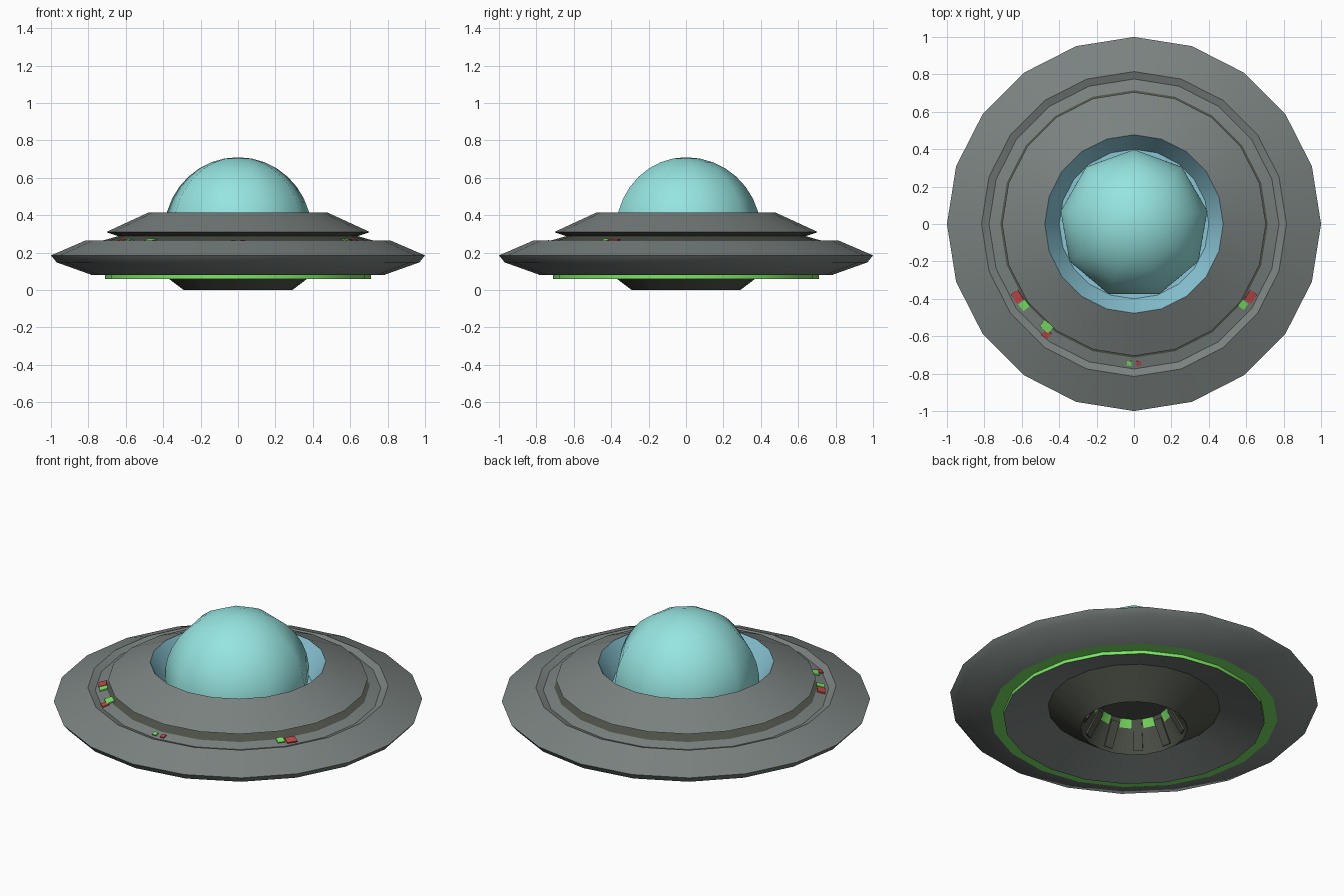
import bpy, bmesh, math
from mathutils import Matrix

if "Cube" in bpy.data.objects:
    bpy.data.objects.remove(bpy.data.objects["Cube"])

SIDES = 20


def material(name, r, g, b):
    lin = [((c / 255 + 0.055) / 1.055) ** 2.4 for c in (r, g, b)]
    m = bpy.data.materials.new(name)
    m.diffuse_color = (*lin, 1)
    m.use_nodes = True
    m.node_tree.nodes["Principled BSDF"].inputs["Base Color"].default_value = m.diffuse_color
    return m


GREY = material("hull_grey", 122, 130, 128)
DARK = material("dark_metal", 80, 84, 74)
GREEN = material("glow_green", 122, 228, 98)
RED = material("light_red", 190, 72, 70)
GLASS = material("dome_glass", 150, 228, 224)
BLUE = material("cockpit_blue", 138, 198, 214)


def finish(name, bm, mats, angle=None):
    me = bpy.data.meshes.new(name)
    bm.to_mesh(me)
    bm.free()
    for m in mats:
        me.materials.append(m)
    ob = bpy.data.objects.new(name, me)
    bpy.context.collection.objects.link(ob)
    if angle:
        bpy.ops.object.select_all(action='DESELECT')
        bpy.context.view_layer.objects.active = ob
        ob.select_set(True)
        bpy.ops.object.shade_smooth_by_angle(angle=math.radians(angle))
    return ob


def lathe(name, profile, mats, rule=lambda i, j: 0, sides=SIDES, start=0.0, angle=32):
    """Spin (radius, z) points; rule(profile step, side) picks the material."""
    bm = bmesh.new()
    rings = []
    for r, z in profile:
        if r == 0:
            rings.append([bm.verts.new((0, 0, z))] * sides)
        else:
            rings.append([bm.verts.new((r * math.cos(start + math.tau * j / sides),
                                        r * math.sin(start + math.tau * j / sides), z))
                          for j in range(sides)])
    for i in range(len(rings) - 1):
        a, b = rings[i], rings[i + 1]
        for j in range(sides):
            k = (j + 1) % sides
            corners = list(dict.fromkeys((a[j], a[k], b[k], b[j])))
            bm.faces.new(corners).material_index = rule(i, j)
    return finish(name, bm, mats, angle)


def plate(name, mat, deg, r, z, tilt, size):
    """Small box placed at an angle around the axis and tilted to a slope."""
    bm = bmesh.new()
    m = (Matrix.Rotation(math.radians(deg), 4, 'Z') @ Matrix.Translation((r, 0, z))
         @ Matrix.Rotation(tilt, 4, 'Y') @ Matrix.Diagonal((*size, 1)))
    bmesh.ops.create_cube(bm, size=1, matrix=m)
    return finish(name, bm, [mat])


# Hollow thruster nozzle with alternating green cells high on its inner wall
lathe("thruster", [(0, .165), (.19, .165), (.215, .122), (.29, 0), (.467, .133), (.71, .06)],
      [DARK, GREEN, GREY],
      lambda i, j: 1 if i == 1 and j % 2 else (2 if i == 4 else 0))
for n in range(10):
    plate(f"thruster_rib_{n}", DARK, n * 36 + 9, .242, .085,
          math.radians(-120), (.15, .05, .03))

# Glowing ring under the hull
lathe("glow_ring", [(.71, .06), (.71, .08), (.78, .08)], [GREEN])

# Main saucer with lip and shadow gap
lathe("lower_hull", [(.78, .08), (.97, .148), (1, .185), (.815, .265), (.775, .25),
                     (.715, .267), (.64, .288)],
      [GREY, DARK], lambda i, j: int(i == 5))

# Upper disc
lathe("upper_disc", [(.64, .288), (.705, .31), (.477, .415)],
      [GREY, DARK], lambda i, j: int(i == 0))

# Cockpit bowl and nine-sided dome
lathe("cockpit_bowl", [(.477, .415), (.40, .29), (0, .29)], [BLUE])
arc = [math.radians(-5 + 95 * k / 9) for k in range(10)]
dome_profile = [(.4 * math.cos(t), .31 + .4 * math.sin(t)) for t in arc[:-1]] + [(0, .71)]
lathe("dome", dome_profile, [GLASS], sides=9, start=math.pi / 2, angle=80)

# Small marker lights on the front of the lip groove
lights = [(RED, 212, .735, .06), (GREEN, 216.5, .73, .045),
          (GREEN, 229.5, .72, .06), (RED, 231.5, .752, .04),
          (GREEN, 268, .745, .025), (RED, 272, .745, .025),
          (RED, 328, .735, .06), (GREEN, 323.5, .725, .04)]
for n, (mat, deg, r, s) in enumerate(lights):
    plate(f"marker_light_{n}", mat, deg, r, .25 + (.775 - r) * .28 + .001, .267,
          (min(s, .045), s, .009))
